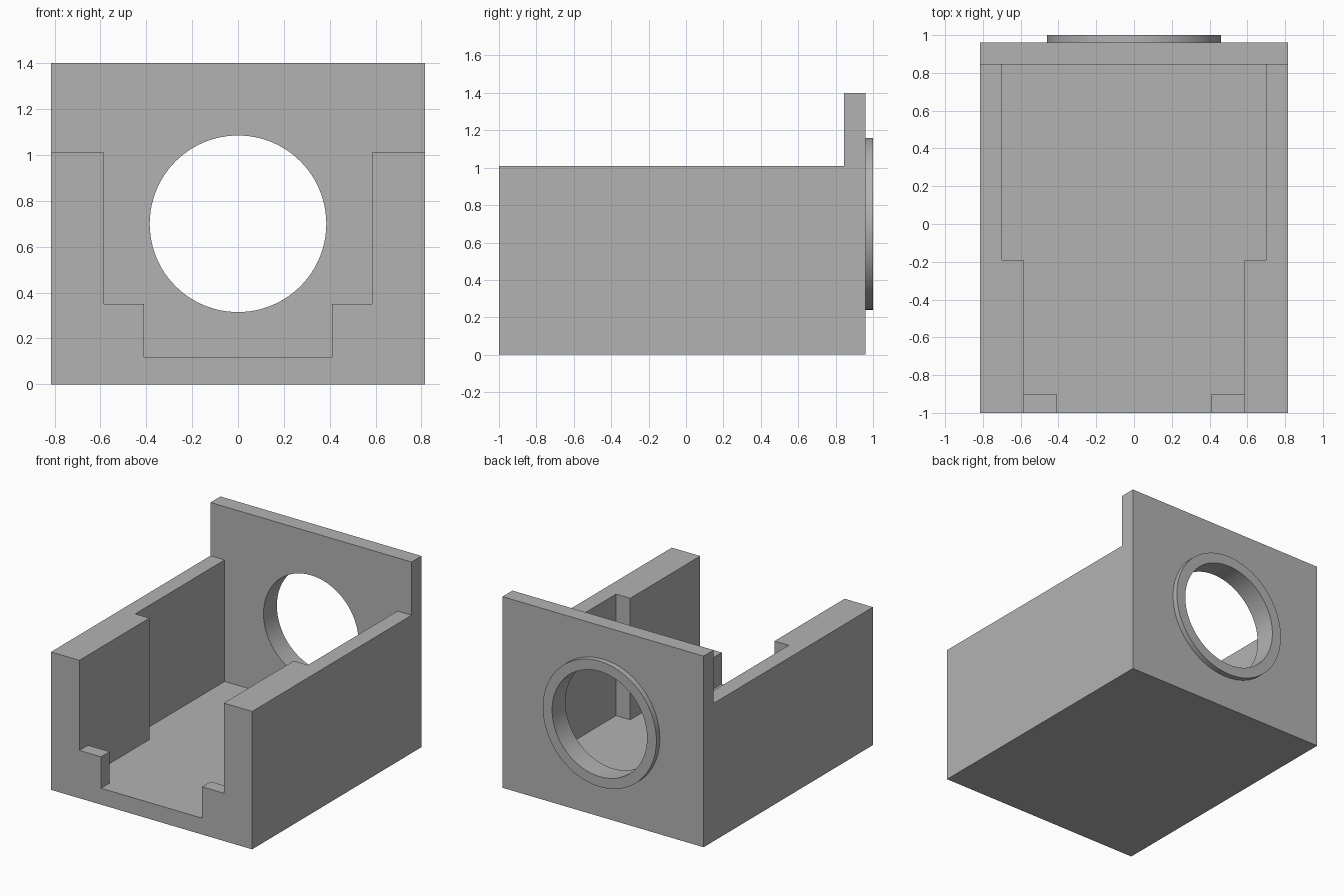
import bpy, bmesh, math
from mathutils import Matrix, Vector

cube = bpy.data.objects.get("Cube")
if cube:
    bpy.data.objects.remove(cube, do_unlink=True)

grey = bpy.data.materials.new("plain grey")
grey.use_nodes = True
grey.diffuse_color = (0.45, 0.45, 0.45, 1)
grey.node_tree.nodes["Principled BSDF"].inputs["Base Color"].default_value = grey.diffuse_color

WALL_X, BACK_Y, PLATE_Y = 0.815, 0.96, 0.845
HOLE_Z = 0.70


def make_object(name, bm):
    bmesh.ops.recalc_face_normals(bm, faces=bm.faces)
    mesh = bpy.data.meshes.new(name)
    bm.to_mesh(mesh)
    bm.free()
    mesh.materials.append(grey)
    obj = bpy.data.objects.new(name, mesh)
    bpy.context.collection.objects.link(obj)
    return obj


def prism(name, points, depth):
    """Extrude a closed outline along the given vector."""
    bm = bmesh.new()
    face = bm.faces.new([bm.verts.new(p) for p in points])
    new = bmesh.ops.extrude_face_region(bm, geom=[face])["geom"]
    verts = [v for v in new if isinstance(v, bmesh.types.BMVert)]
    bmesh.ops.translate(bm, verts=verts, vec=Vector(depth))
    return make_object(name, bm)


def disc(name, radius, y0, y1):
    """Cylinder lying along y, centred on the round opening."""
    bm = bmesh.new()
    place = Matrix.Translation((0, (y0 + y1) / 2, HOLE_Z)) @ Matrix.Rotation(math.pi / 2, 4, 'X')
    bmesh.ops.create_cone(bm, cap_ends=True, segments=96, radius1=radius,
                          radius2=radius, depth=y1 - y0, matrix=place)
    return make_object(name, bm)


def combine(target, tool, operation):
    """Apply a boolean and discard the tool."""
    tool.hide_render = True
    mod = target.modifiers.new(operation, 'BOOLEAN')
    mod.operation, mod.object, mod.solver = operation, tool, 'EXACT'
    bpy.context.view_layer.objects.active = target
    bpy.ops.object.modifier_apply(modifier=mod.name)
    bpy.data.objects.remove(tool, do_unlink=True)


# Outer body: low walls with a tall back plate, as one side profile
side = [(-1, 0), (BACK_Y, 0), (BACK_Y, 1.4), (PLATE_Y, 1.4), (PLATE_Y, 1.01), (-1, 1.01)]
housing = prism("housing", [(-WALL_X, y, z) for y, z in side], (2 * WALL_X, 0, 0))

# Raised ring on the back
combine(housing, disc("back_ring", 0.46, 0.92, 1.0), 'UNION')

# Stepped cavity, narrowing toward the front
half = [(0.41, -1.2), (0.41, -0.9), (0.585, -0.9), (0.585, -0.19), (0.70, -0.19), (0.70, PLATE_Y)]
plan = half + [(-x, y) for x, y in reversed(half)]
combine(housing, prism("cavity", [(x, y, 0.12) for x, y in plan], (0, 0, 1.1)), 'DIFFERENCE')

# Wide front opening above the two low lips
opening = [(-0.585, 0.35), (0.585, 0.35), (0.585, 1.2), (-0.585, 1.2)]
combine(housing, prism("front_opening", [(x, -1.2, z) for x, z in opening], (0, 0.5, 0)), 'DIFFERENCE')

# Round bore through plate and ring
combine(housing, disc("bore", 0.385, 0.6, 1.2), 'DIFFERENCE')

bpy.ops.object.select_all(action='DESELECT')
housing.select_set(True)
bpy.context.view_layer.objects.active = housing
bpy.ops.object.shade_smooth_by_angle(angle=math.radians(30))
